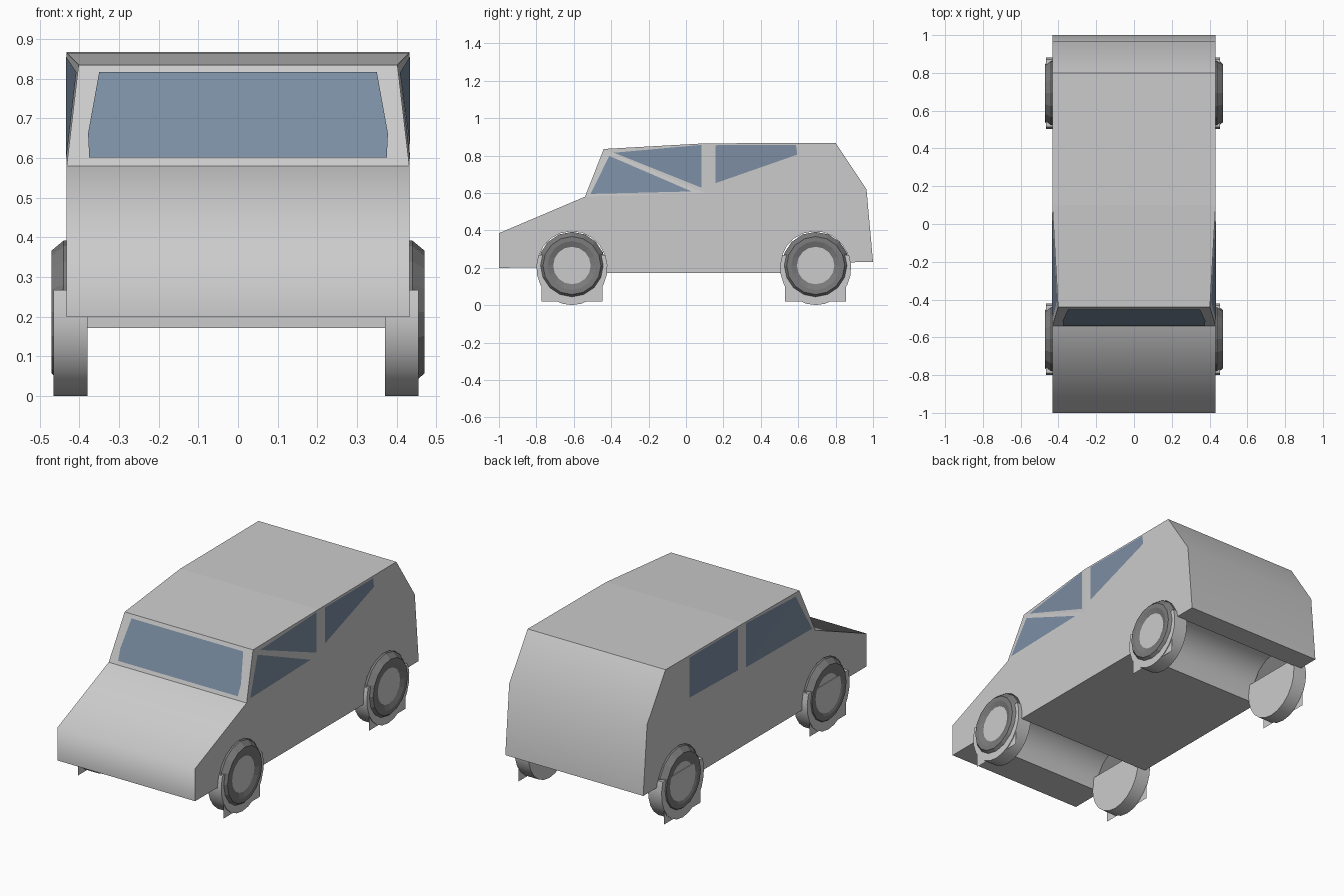
import bpy, bmesh
from math import cos, sin, pi, radians

if "Cube" in bpy.data.objects:
    bpy.data.objects.remove(bpy.data.objects["Cube"])

W = 0.432


def material(name, color):
    m = bpy.data.materials.new(name)
    m.diffuse_color = (*color, 1)
    m.use_nodes = True
    m.node_tree.nodes["Principled BSDF"].inputs["Base Color"].default_value = m.diffuse_color
    return m


glass = material("glass", (0.2, 0.27, 0.37))
rubber = material("rubber", (0.2, 0.2, 0.2))


def make(name, verts, faces, mats=(), fix=True):
    me = bpy.data.meshes.new(name)
    me.from_pydata(verts, [], faces)
    ob = bpy.data.objects.new(name, me)
    bpy.context.collection.objects.link(ob)
    for m in mats:
        me.materials.append(m)
    if fix:
        bm = bmesh.new()
        bm.from_mesh(me)
        bmesh.ops.recalc_face_normals(bm, faces=bm.faces)
        bm.to_mesh(me)
        bm.free()
    return ob


def arc(cy, cz, r, a0, a1, n):
    return [(cy + r * cos(radians(a0 + (a1 - a0) * i / n)),
             cz + r * sin(radians(a0 + (a1 - a0) * i / n))) for i in range(n + 1)]


# Body: side outline with both wheel arches, roof front pinched inwards
BASE, APEX, ROOF, BELT = (-0.54, 0.58), (-0.44, 0.835), (0.1, 0.865), (0.1, 0.6)
outline = [(-1, 0.385), BASE, APEX, ROOF, (0.8, 0.868), (0.965, 0.62), (1, 0.23)]
outline += arc(0.69, 0.21, 0.185, 6, 180, 10) + [(0.505, 0.172), (-0.425, 0.172)]
outline += arc(-0.61, 0.21, 0.185, 0, 183, 10) + [(-1, 0.2)]
n = len(outline)
verts, faces = [], []
for s in (1, -1):
    o = len(verts)
    verts += [(s * (W - (0.03 if p == APEX else 0)), *p) for p in outline]
    verts.append((s * W, *BELT))
    b = o + n
    faces += [(o + 1, o + 2, b), (o + 2, o + 3, b),
              tuple([o, o + 1, b] + [o + i for i in range(3, n)])]
faces += [(i, (i + 1) % n, (i + 1) % n + n + 1, i + n + 1) for i in range(n)]
body = make("car_body", verts, faces)
# Soft shading on hood, tail and arches; crisp sides, roof and windscreen
for k, poly in enumerate(body.data.polygons):
    i = k - 6
    poly.use_smooth = i in (0, n - 1, 4, 5) or 7 <= i < 17 or 20 <= i < 30


# Side windows lying on the folded cabin sides
def inset(p):
    far = BASE if (p[1] - BELT[1]) < (BELT[0] - p[0]) * 0.435 else ROOF
    (y1, z1), (y2, z2), (y3, z3) = APEX, far, BELT
    d = (z2 - z3) * (y1 - y3) + (y3 - y2) * (z1 - z3)
    w = ((z2 - z3) * (p[0] - y3) + (y3 - y2) * (p[1] - z3)) / d
    return 0.03 * max(0, w) if p[0] < 0.1 else 0


def window(name, side, *polys):
    v, f = [], []
    for poly in polys:
        pts = poly if side > 0 else poly[::-1]
        f.append(tuple(range(len(v), len(v) + len(pts))))
        v += [(side * (W + 0.003 - inset(p)), *p) for p in pts]
    ob = make(name, v, f, [glass], fix=False)
    for p in ob.data.polygons:
        if p.normal.x * side < 0:
            p.flip()


window("right_front_window", 1,
       [(-0.51, 0.595), (0.03, 0.608), (-0.41, 0.798)],
       [(0.083, 0.628), (0.083, 0.857), (-0.385, 0.815)])
window("right_rear_window", 1,
       [(0.157, 0.652), (0.595, 0.805), (0.588, 0.857), (0.157, 0.855)])
window("left_front_window", -1,
       [(-0.51, 0.6), (0.083, 0.608), (-0.40, 0.817)],
       [(0.083, 0.608), (0.083, 0.857), (-0.40, 0.817)])
window("left_rear_window", -1,
       [(0.157, 0.62), (0.59, 0.63), (0.59, 0.857), (0.157, 0.857)])

# Windscreen
half = [(0.375, 0.6), (0.378, 0.66), (0.35, 0.815)]
pts = half + [(-x, z) for x, z in half[::-1]]
make("windscreen", [(x, -0.545 + (z - 0.58) * 0.392, z + 0.002) for x, z in pts],
     [tuple(range(6))], [glass], fix=False)


# Wheels: lathed tyre face with hub, partial tread drum and flat backing plate
def wheel(name, side, cy):
    seg, cz = 16, 0.212
    prof = [(0.40, 0.18), (0.44, 0.18), (0.47, 0.155), (0.47, 0.13), (0.46, 0.1)]
    v, f = [], []
    for x, r in prof:
        v += [(side * x, cy + r * cos(2 * pi * i / seg), cz + r * sin(2 * pi * i / seg))
              for i in range(seg)]
    for k in range(len(prof) - 1):
        for i in range(seg):
            j = (i + 1) % seg
            f.append((k * seg + i, k * seg + j, (k + 1) * seg + j, (k + 1) * seg + i))
    f += [tuple(range(seg)), tuple(range(4 * seg, 5 * seg))]
    tyre = make(name + "_tyre", v, f, [rubber, None])
    tyre.data.polygons[len(f) - 1].material_index = 1

    x0, x1 = (0.37, 0.455) if side > 0 else (0.38, 0.465)
    ring = arc(cy, 0.2, 0.19, 160, 380, 14)
    ring = [(y, 0.2 + (z - 0.2) * 1.05) for y, z in ring]
    m = len(ring)
    v = [(side * x, *p) for x in (x0, x1) for p in ring]
    f = [(i, (i + 1) % m, (i + 1) % m + m, i + m) for i in range(m)]
    f += [tuple(range(m)), tuple(range(m, 2 * m))]
    tread = make(name + "_tread", v, f)
    for p in tread.data.polygons[:m - 1]:
        p.use_smooth = True

    xp = side * (x1 - 0.004)
    make(name + "_plate", [(xp, cy - 0.163, 0.02), (xp, cy + 0.163, 0.02),
                           (xp, cy + 0.163, 0.12), (xp, cy - 0.163, 0.12)],
         [(0, 1, 2, 3) if side > 0 else (3, 2, 1, 0)], fix=False)


for end, cy in (("front", -0.61), ("rear", 0.693)):
    for label, side in (("right", 1), ("left", -1)):
        wheel(f"{end}_{label}_wheel", side, cy)
